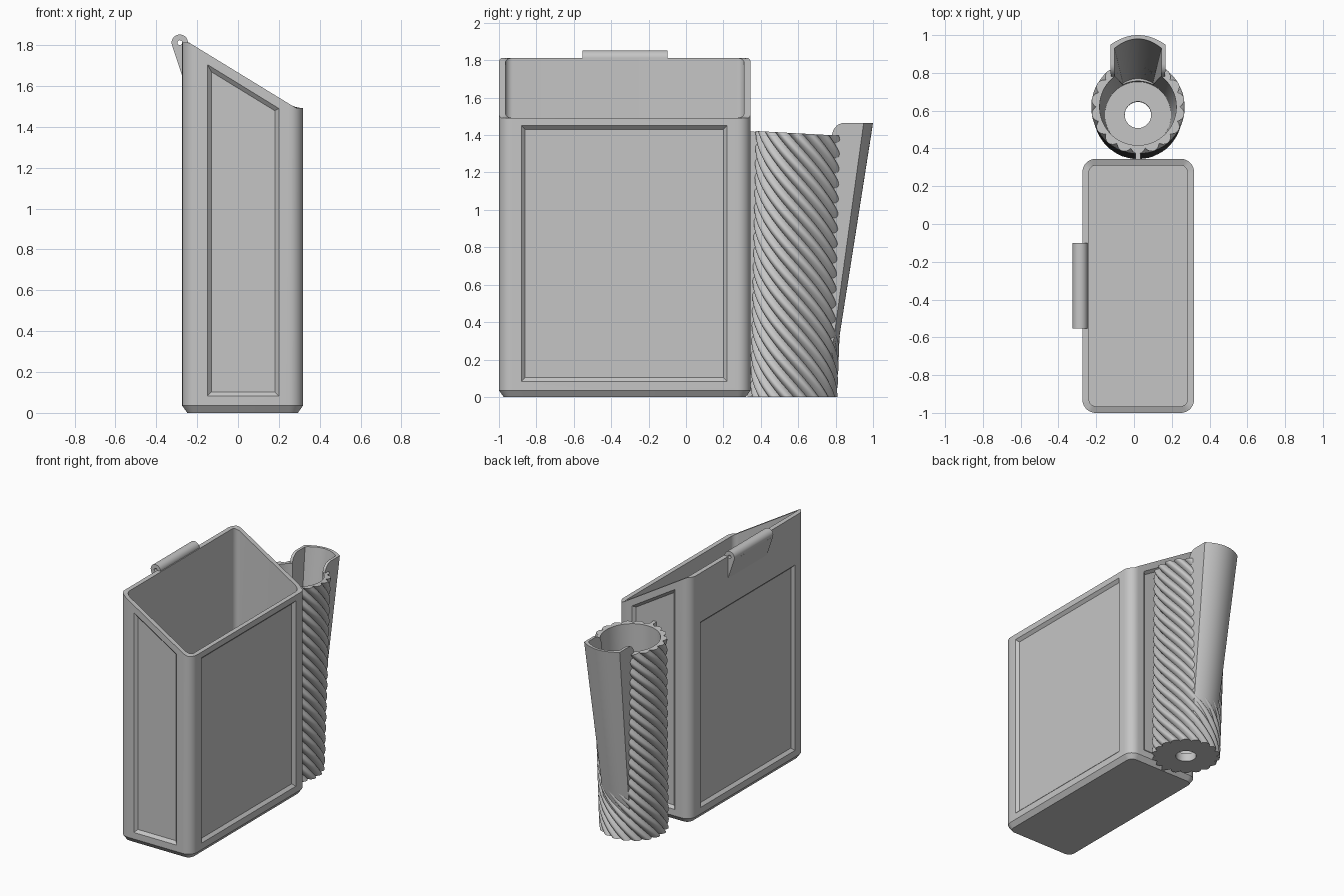
import bpy, bmesh, math
from mathutils import Vector

if "Cube" in bpy.data.objects:
    bpy.data.objects.remove(bpy.data.objects["Cube"])

grey = bpy.data.materials.new("plain grey")
grey.diffuse_color = (0.56, 0.56, 0.56, 1)
grey.use_nodes = True
grey.node_tree.nodes["Principled BSDF"].inputs["Base Color"].default_value = grey.diffuse_color


def add_object(name, bm):
    bmesh.ops.recalc_face_normals(bm, faces=bm.faces)
    me = bpy.data.meshes.new(name)
    bm.to_mesh(me)
    bm.free()
    me.materials.append(grey)
    ob = bpy.data.objects.new(name, me)
    bpy.context.collection.objects.link(ob)
    return ob


def loft(bm, rings, cyclic=False):
    """Skin a list of equal-length point rings; capped, or joined last to first."""
    vs = [[bm.verts.new(p) for p in r] for r in rings]
    n = len(vs[0])
    pairs = list(zip(vs, vs[1:])) + ([(vs[-1], vs[0])] if cyclic else [])
    for a, b in pairs:
        for i in range(n):
            j = (i + 1) % n
            bm.faces.new((a[i], a[j], b[j], b[i]))
    if not cyclic:
        bm.faces.new(vs[0])
        bm.faces.new(vs[-1])


def lofted(name, rings, cyclic=False):
    bm = bmesh.new()
    loft(bm, rings, cyclic)
    return add_object(name, bm)


def activate(ob):
    bpy.ops.object.select_all(action='DESELECT')
    ob.select_set(True)
    bpy.context.view_layer.objects.active = ob


def cut(ob, cutter):
    mod = ob.modifiers.new("cut", 'BOOLEAN')
    mod.operation, mod.solver, mod.object = 'DIFFERENCE', 'EXACT', cutter
    activate(ob)
    bpy.ops.object.modifier_apply(modifier=mod.name)
    bpy.data.objects.remove(cutter, do_unlink=True)


def smooth(ob, deg=30):
    activate(ob)
    bpy.ops.object.shade_smooth_by_angle(angle=math.radians(deg))


def lerp(a, b, t):
    return a + (b - a) * t


# ---- box: open bin with slanted rim and chamfered foot
X0, X1, Y0, Y1 = -0.273, 0.318, -1.0, 0.345
WALL = 0.034


def rim_z(x):
    t = (x + 0.239) / (0.284 + 0.239)
    return lerp(1.812, 1.492, min(1, max(0, t)))


def outline(inset, r, zf):
    pts = []
    for k, (sx, sy) in enumerate(((1, 1), (0, 1), (0, 0), (1, 0))):
        cx = X1 - inset - r if sx else X0 + inset + r
        cy = Y1 - inset - r if sy else Y0 + inset + r
        for i in range(9):
            a = math.pi / 2 * (k + i / 8)
            x, y = cx + r * math.cos(a), cy + r * math.sin(a)
            pts.append((x, y, zf(x)))
    return pts


box = lofted("bin_box", [
    outline(0.025, 0.045, lambda x: 0.0),
    outline(0, 0.07, lambda x: 0.035),
    outline(0, 0.07, rim_z),
    outline(WALL, 0.04, rim_z),
    outline(WALL, 0.04, lambda x: 0.04)])

# recessed panels with sloping borders on all four sides
end_out = [(-0.15, 0.083), (0.2, 0.083), (0.2, 1.49), (-0.15, 1.705)]
end_in = [(-0.13, 0.103), (0.18, 0.103), (0.18, 1.479), (-0.13, 1.669)]
side_out = [(-0.88, 0.083), (0.22, 0.083), (0.22, 1.45), (-0.88, 1.45)]
side_in = [(-0.86, 0.103), (0.2, 0.103), (0.2, 1.43), (-0.86, 1.43)]
DEPTH = 0.02
bm = bmesh.new()
for out, inn, place in (
        (end_out, end_in, lambda u, v, d: (u, Y0 + d, v)),
        (end_out, end_in, lambda u, v, d: (u, Y1 - d, v)),
        (side_out, side_in, lambda u, v, d: (X0 + d, u, v)),
        (side_out, side_in, lambda u, v, d: (X1 - d, u, v))):
    rings = []
    for t in (-0.5, 1.0):
        rings.append([place(lerp(a[0], b[0], t), lerp(a[1], b[1], t), t * DEPTH)
                      for a, b in zip(out, inn)])
    loft(bm, rings)
cut(box, add_object("panel_cutter", bm))
smooth(box)

# ---- hinge barrel with pin hole, and its wedge support
HX, HZ, HY0, HY1 = -0.285, 1.812, -0.553, -0.1


def circle_y(r, y, n=32):
    return [(HX + r * math.cos(2 * math.pi * i / n), y,
             HZ + r * math.sin(2 * math.pi * i / n)) for i in range(n)]


barrel = lofted("hinge_barrel", [circle_y(0.04, HY0), circle_y(0.04, HY1),
                                 circle_y(0.012, HY1), circle_y(0.012, HY0)], True)
smooth(barrel)
wedge = [(-0.265, 1.64), (-0.273, 1.65), (-0.3225, 1.798), (-0.262, 1.798)]
lofted("hinge_support", [[(x, y, z) for x, z in wedge] for y in (HY0, HY1)])

# ---- round holder: tapered, slightly leaning, with spiral ribs
CX, H, RIBS, SEG = 0.021, 1.408, 18, 10
N = RIBS * SEG


def axis_y(z):
    return lerp(0.576, 0.62, z / H)


def ring(z, rad, ribs=0.0, twist=0.0, lean=0.0):
    pts = []
    for i in range(N):
        a = 2 * math.pi * i / N
        r = rad + ribs * abs(math.sin(math.pi * i / SEG)) ** 0.8
        dy = r * math.sin(a + twist)
        pts.append((CX + r * math.cos(a + twist), axis_y(z) + dy, z - lean * dy))
    return pts


LEVELS = 56
rings = []
for k in range(LEVELS + 1):
    t = k / LEVELS
    rings.append(ring(t * H, lerp(0.207, 0.222, t), 0.026, -2 * math.pi * t, 0.055 * t))
rings += [ring(H, 0.203, lean=0.055), ring(0.06, 0.175),
          ring(0.06, 0.07), ring(0, 0.07)]
holder = lofted("ribbed_holder", rings, True)

# ---- spout: U-shaped channel flaring out of the holder's back
Z0, Z1, THICK = 0.13, 1.465, 0.02


def arc(z, inset):
    t = (z - Z0) / (Z1 - Z0)
    w = lerp(0.10, 0.145, t) - inset
    sag = lerp(0.025, 0.05, t)
    top = lerp(0.79, 1.0, t) - inset
    return [(CX + w * u, top - sag * u * u, z) for u in [i / 8 - 1 for i in range(17)]]


def channel(z, inset, start):
    a = arc(z, inset)
    return [(a[0][0], start, z)] + a + [(a[-1][0], start, z)]


def spout_ring(z, shift=0.0):
    w = arc(z, 0)[-1][0] - CX
    start = axis_y(z) + math.sqrt(lerp(0.195, 0.215, z / H) ** 2 - w * w) + shift
    return channel(z, 0, start) + channel(z, THICK, start)[::-1]


rows = [spout_ring(lerp(Z0, 1.395, k / 10)) for k in range(11)]
for k in range(1, 8):      # rounded upper corners of the side walls
    a = math.pi / 2 * k / 7
    rows.append(spout_ring(1.395 + 0.07 * math.sin(a), 0.065 * (1 - math.cos(a))))
smooth(lofted("pouring_spout", rows))

# open the holder wall into the spout
cut(holder, lofted("spout_cutter", [channel(z, THICK, axis_y(z)) for z in (Z0, 1.6)]))
smooth(holder)

# ---- thin web joining the holder to the box
web = [(0.33, 0.0), (0.385, 0.0), (0.41, 1.415), (0.33, 1.42)]
lofted("joining_web", [[(x, y, z) for y, z in web] for x in (CX - 0.013, CX + 0.013)])
